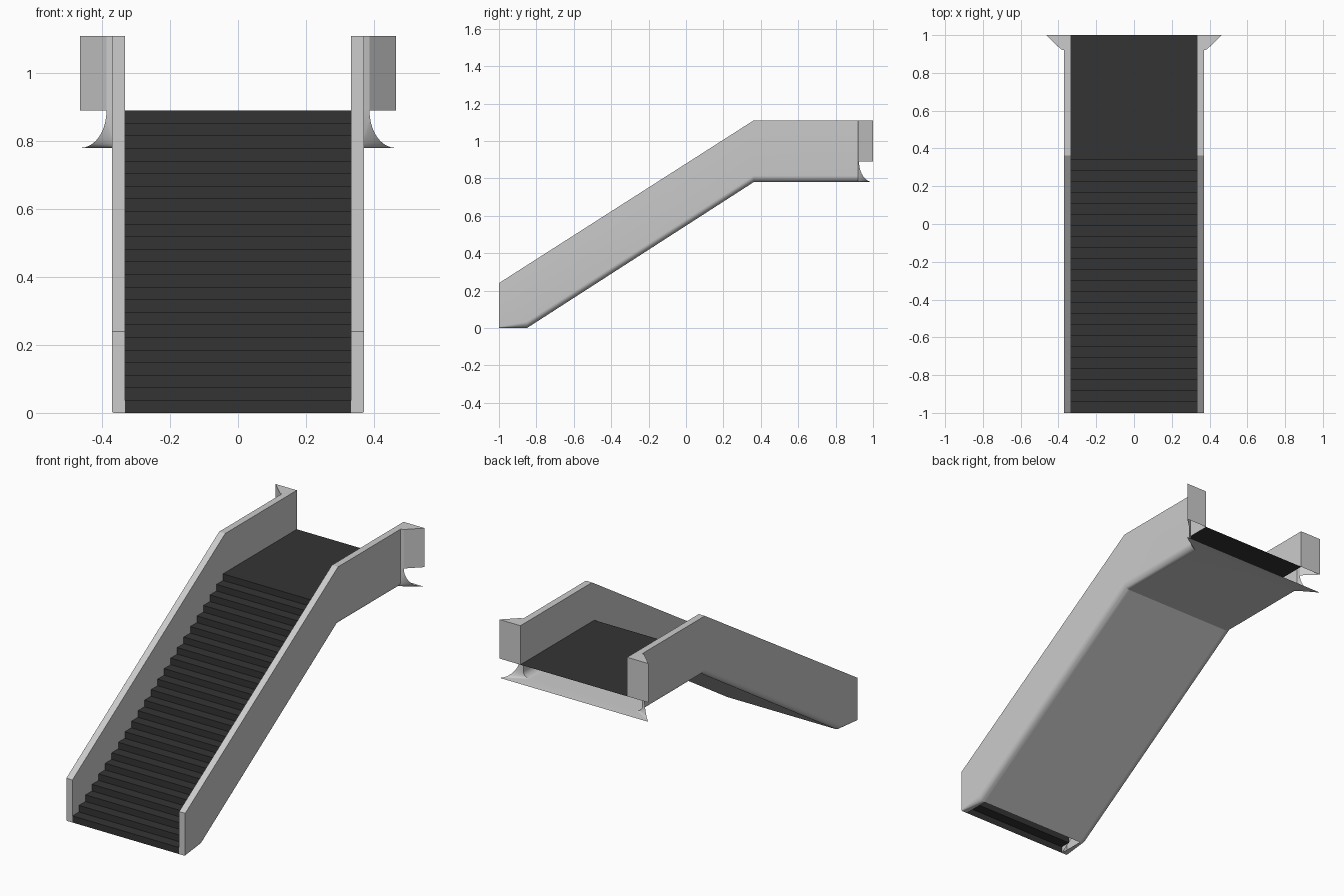
import bpy, bmesh, math

if "Cube" in bpy.data.objects:
    bpy.data.objects.remove(bpy.data.objects["Cube"])

def material(name, v):
    m = bpy.data.materials.new(name)
    m.diffuse_color = (v, v, v, 1)
    m.use_nodes = True
    m.node_tree.nodes["Principled BSDF"].inputs["Base Color"].default_value = m.diffuse_color
    return m

LIGHT = material("light grey panel", 0.6)
DARK = material("dark grey steps", 0.034)

def make(name, faces, mat, smooth=False, up=False):
    """Build an object from a list of polygons given as coordinates."""
    bm = bmesh.new()
    for f in faces:
        bm.faces.new([bm.verts.new(p) for p in f])
    bmesh.ops.remove_doubles(bm, verts=bm.verts[:], dist=0.0004)
    bmesh.ops.recalc_face_normals(bm, faces=bm.faces[:])
    bm.normal_update()
    if up and sum(f.normal.z for f in bm.faces) < 0:
        bmesh.ops.reverse_faces(bm, faces=bm.faces[:])
    me = bpy.data.meshes.new(name)
    bm.to_mesh(me)
    bm.free()
    me.materials.append(mat)
    ob = bpy.data.objects.new(name, me)
    bpy.context.collection.objects.link(ob)
    if smooth:
        bpy.ops.object.select_all(action='DESELECT')
        ob.select_set(True)
        bpy.context.view_layer.objects.active = ob
        bpy.ops.object.shade_smooth_by_angle(angle=math.radians(28))
    return ob

def both(faces):
    """Polygons plus their mirror images in x."""
    return faces + [[(-x, y, z) for x, y, z in reversed(f)] for f in faces]

def strip(a, b):
    return [[a[i], b[i], b[i + 1], a[i + 1]] for i in range(len(a) - 1)]

XI, XO = 0.333, 0.371          # inner and outer wall planes
FLOOR, TOP, BASE = 0.89, 1.11, 0.78
N = 8

# Steps and landing: one folded sheet
count, y_last = 24, 0.342
rise, run = FLOOR / count, (y_last + 1) / (count - 1)
path = []
for i in range(count):
    y = -1 + i * run
    path += [(y, i * rise), (y, (i + 1) * rise)]
path.append((1, FLOOR))
make("steps_and_landing",
     strip([(-XI, y, z) for y, z in path], [(XI, y, z) for y, z in path]), DARK, up=True)

# Outer shell: wall cross-sections with a rounded lower edge
def section(y, zb, zt, r):
    pts = [(XO, y, zt)]
    for k in range(N + 1):
        a = k / N * math.pi / 2
        pts.append((XO - r + r * math.cos(a), y, zb + r - r * math.sin(a)))
    return pts + [(XI, y, zb)]

stations = [(-1, 0, 0.24, 0.006), (-0.85, 0, 0.336, 0.035),
            (0.362, BASE, TOP, 0.035), (0.92, BASE, TOP, 0.035)]
secs = [section(*s) for s in stations]
shell = []
for a, b in zip(secs, secs[1:]):
    shell += strip(a, b)
under = []
for a, b in zip(secs[1:], secs[2:]):
    p, q = a[-1], b[-1]
    under.append([p, q, (-q[0], q[1], q[2]), (-p[0], p[1], p[2])])

# Flared lip under the landing, curving out and down
flare_in = [(XO, 0.92, FLOOR)] + secs[-1][1:]
flare_out = []
for k in range(len(flare_in)):
    a = k / (len(flare_in) - 1) * math.pi / 2
    c = 1 - math.cos(a)
    flare_out.append((0.387 + 0.076 * c, 0.925 + 0.073 * c, FLOOR - 0.11 * math.sin(a)))
shell += strip(flare_in, flare_out)
p, q = flare_in[-1], flare_out[-1]
under.append([p, q, (-q[0], q[1], q[2]), (-p[0], p[1], p[2])])
make("outer_shell", both(shell) + under, LIGHT, smooth=True)

# Inner walls, rails on top and front ends
top = [(-1, 0.24), (0.362, TOP), (1, TOP)]
low = [(-1, 0), (y_last, FLOOR - rise), (y_last + run, FLOOR), (1, FLOOR)]
inner = [[(XI, y, z) for y, z in low + top[::-1]]]
rail_line = [(-1, 0.24), (0.362, TOP), (0.92, TOP)]
rail = strip([(XI, y, z) for y, z in rail_line], [(XO, y, z) for y, z in rail_line])
front = [(XI, -1, 0), *secs[0][::-1][1:], (XI, -1, 0.24)]
make("inner_walls", both(inner), LIGHT)
make("rail_tops", both(rail), LIGHT, up=True)
make("front_ends", both([front]), LIGHT)

# Flared upper end: wing top, slanted sides and back plate
wing = [(XI, 0.92), (XO, 0.92), (0.387, 0.925), (0.465, 1), (XI, 1)]
faces = [[(x, y, TOP) for x, y in wing]]
for (x0, y0), (x1, y1) in zip(wing[1:], wing[2:]):
    faces.append([(x0, y0, FLOOR), (x1, y1, FLOOR), (x1, y1, TOP), (x0, y0, TOP)])
make("end_wings", both(faces), LIGHT)
